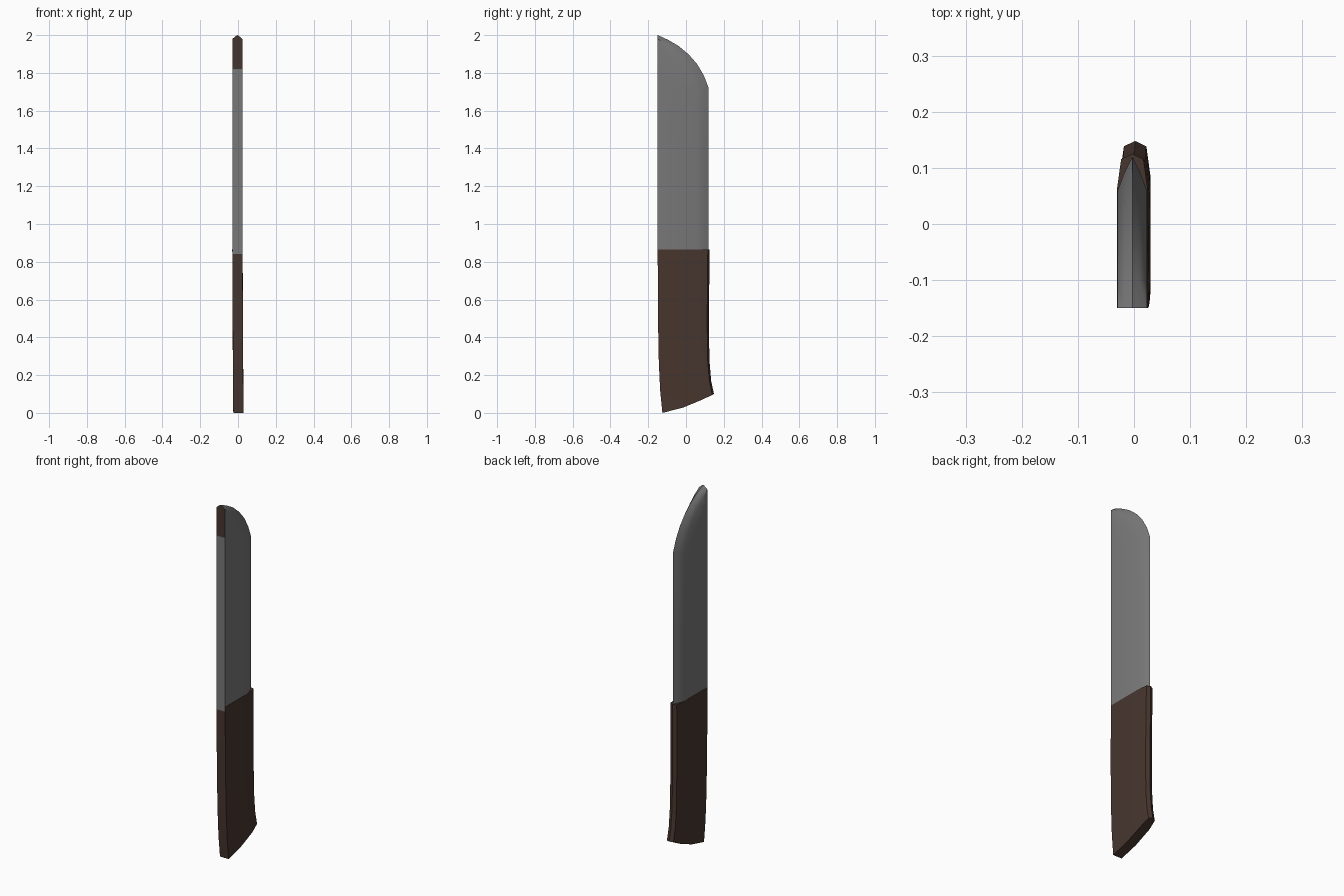
import bpy, bmesh, math

if "Cube" in bpy.data.objects:
    bpy.data.objects.remove(bpy.data.objects["Cube"])


def material(name, rgb):
    m = bpy.data.materials.new(name)
    m.diffuse_color = (*rgb, 1)
    m.use_nodes = True
    m.node_tree.nodes["Principled BSDF"].inputs["Base Color"].default_value = m.diffuse_color
    return m


steel = material("steel grey", (0.19, 0.19, 0.19))
wood = material("dark brown", (0.062, 0.036, 0.027))


def loft(name, rings, mats, rule=None, angle=30):
    """Skin closed rings of (x, y, z) points and cap both ends."""
    bm = bmesh.new()
    vs = [[bm.verts.new(p) for p in r] for r in rings]
    n = len(vs[0])
    for a, b in zip(vs, vs[1:]):
        for i in range(n):
            j = (i + 1) % n
            bm.faces.new((a[i], a[j], b[j], b[i]))
    bm.faces.new(vs[0][::-1])
    bm.faces.new(vs[-1])
    bmesh.ops.remove_doubles(bm, verts=bm.verts, dist=1e-5)
    bmesh.ops.recalc_face_normals(bm, faces=bm.faces)
    if rule:
        for f in bm.faces:
            f.material_index = rule(f)
    me = bpy.data.meshes.new(name)
    bm.to_mesh(me)
    bm.free()
    for m in mats:
        me.materials.append(m)
    ob = bpy.data.objects.new(name, me)
    bpy.context.collection.objects.link(ob)
    bpy.ops.object.select_all(action='DESELECT')
    ob.select_set(True)
    bpy.context.view_layer.objects.active = ob
    bpy.ops.object.shade_smooth_by_angle(angle=math.radians(angle))
    return ob


def mirrored(half, cx):
    """Half section from spine to edge, mirrored across x = cx."""
    return [(cx - w, y, z) for w, y, z in half] + \
           [(cx + w, y, z) for w, y, z in half[::-1] if w > 0]


# Blade: edge curve (y, z), bevel offset (dy, dz), spine height
blade_rows = [
    (0.120, 0.84, -0.060, 0.000, 0.84),
    (0.120, 1.30, -0.060, 0.000, 1.30),
    (0.120, 1.72, -0.060, -0.020, 1.62),
    (0.095, 1.785, -0.055, -0.030, 1.72),
    (0.060, 1.845, -0.045, -0.035, 1.78),
    (0.015, 1.897, -0.035, -0.035, 1.82),
    (-0.040, 1.943, -0.022, -0.030, 1.89),
    (-0.095, 1.975, -0.010, -0.024, 1.94),
    (-0.150, 2.000, 0.000, -0.020, 1.98),
]
CX, W = -0.003, 0.026
rings = []
for y, z, dy, dz, zs in blade_rows:
    rings.append(mirrored([
        (W, -0.15, zs),
        (W, y + dy, z + dz),
        (W * 0.52, y + dy * 0.45, z + dz * 0.45),
        (0.0, y, z)], CX))
loft("blade", rings, [steel, wood],
     lambda f: int(f.normal.y < -0.9 and f.calc_center_median().z > 1.82), 40)

# Handle: spine point (y, z), edge point (y, z), sideways shift
handle_rows = [
    (-0.125, 0.000, 0.148, 0.100, 0.002),
    (-0.137, 0.120, 0.133, 0.170, 0.001),
    (-0.144, 0.270, 0.124, 0.280, 0.000),
    (-0.148, 0.480, 0.121, 0.480, -0.001),
    (-0.150, 0.865, 0.125, 0.865, -0.003),
]
rings = []
for ys, zs, ye, ze, cx in handle_rows:
    def at(w, t, bow=0.0):
        return (w, ys + (ye - ys) * t, zs + (ze - zs) * t - bow)
    bow = 0.012 * (ze - zs) / 0.1
    rings.append(mirrored([
        at(0.027, 0), at(0.0275, 0.4, bow), at(0.027, 0.78, bow * 0.6),
        at(0.020, 0.965), at(0.0, 1.0)], cx))
loft("handle", rings, [wood])
